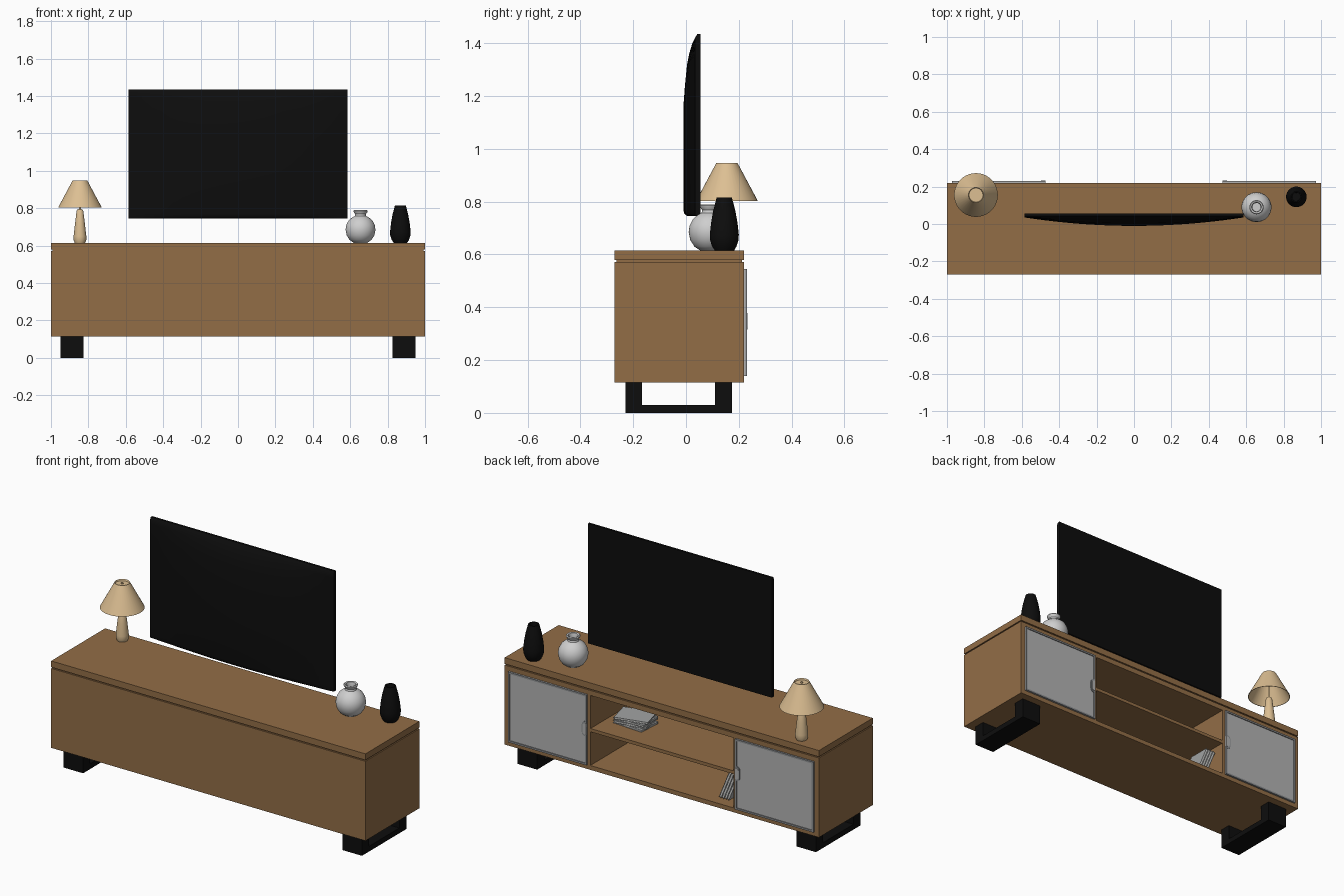
import bpy, bmesh, math
from mathutils import Matrix

if "Cube" in bpy.data.objects:
    bpy.data.objects.remove(bpy.data.objects["Cube"])


def material(name, r, g, b):
    m = bpy.data.materials.new(name)
    m.diffuse_color = (r, g, b, 1)
    m.use_nodes = True
    m.node_tree.nodes["Principled BSDF"].inputs["Base Color"].default_value = m.diffuse_color
    return m


WOOD = material("brown wood", .29, .155, .062)
BLACK = material("black", .004, .004, .004)
SCREEN = material("screen black", .0035, .0035, .0035)
PANEL = material("door grey", .45, .45, .45)
FRAME = material("frame grey", .27, .28, .29)
CREAM = material("lamp cream", .72, .52, .29)
WHITE = material("vase white", .62, .62, .62)
COVER = material("book grey", .36, .37, .37)
PAGES = material("page white", .65, .65, .63)


def finish(bm, name, mats, smooth=False):
    bmesh.ops.recalc_face_normals(bm, faces=bm.faces)
    me = bpy.data.meshes.new(name)
    bm.to_mesh(me)
    bm.free()
    for m in mats:
        me.materials.append(m)
    if smooth:
        me.shade_smooth()
        me.set_sharp_from_angle(angle=math.radians(40))
    ob = bpy.data.objects.new(name, me)
    bpy.context.collection.objects.link(ob)
    return ob


def add_box(bm, x0, x1, y0, y1, z0, z1, mi=0):
    mat = Matrix.Translation(((x0 + x1) / 2, (y0 + y1) / 2, (z0 + z1) / 2)) @ \
        Matrix.Diagonal((x1 - x0, y1 - y0, z1 - z0, 1))
    verts = bmesh.ops.create_cube(bm, size=1, matrix=mat)["verts"]
    for f in {f for v in verts for f in v.link_faces}:
        f.material_index = mi
    return verts


def box(name, mat, *dims):
    bm = bmesh.new()
    add_box(bm, *dims)
    return finish(bm, name, [mat])


def prism(name, mat, pts, y0, y1):
    """Outline in x and z, extruded along y."""
    bm = bmesh.new()
    face = bm.faces.new([bm.verts.new((x, y0, z)) for x, z in pts])
    new = bmesh.ops.extrude_face_region(bm, geom=[face])["geom"]
    bmesh.ops.translate(bm, vec=(0, y1 - y0, 0),
                        verts=[v for v in new if isinstance(v, bmesh.types.BMVert)])
    return finish(bm, name, [mat])


def lathe(name, mat, x, y, profile, steps=40):
    """Turned part from (radius, height) points."""
    bm = bmesh.new()
    vs = [bm.verts.new((x + r, y, z)) for r, z in profile]
    es = [bm.edges.new(p) for p in zip(vs, vs[1:])]
    bmesh.ops.spin(bm, geom=vs + es, cent=(x, y, 0), axis=(0, 0, 1),
                   angle=math.tau, steps=steps)
    bmesh.ops.remove_doubles(bm, verts=bm.verts, dist=1e-4)
    return finish(bm, name, [mat], True)


# Cabinet: top slab over a thin shadow groove, carcass open towards +y
box("top_slab", WOOD, -1, 1, -.27, .22, .579, .615)
box("groove_strip", WOOD, -.993, .993, -.263, .213, .570, .580)
box("carcass_top", WOOD, -1, 1, -.27, .22, .543, .572)
box("carcass_floor", WOOD, -1, 1, -.27, .22, .115, .14)
box("front_panel", WOOD, -.97, .97, -.27, -.245, .14, .543)
box("shelf", WOOD, -.455, .455, -.245, .218, .333, .352)

for side, s in (("left", -1), ("right", 1)):
    def sx(a, b):
        return sorted((s * a, s * b))

    box(side + "_side_panel", WOOD, *sx(.97, 1), -.27, .22, .14, .543)
    box(side + "_divider", WOOD, *sx(.455, .48), -.245, .22, .14, .543)

    # Sled foot: two posts joined by a floor bar
    bm = bmesh.new()
    for dims in ((-.23, -.167, .03, .115), (.11, .175, .03, .115), (-.23, .175, 0, .03)):
        add_box(bm, *sx(.825, .95), *dims)
    finish(bm, side + "_foot", [BLACK])

    # Cupboard door: grey panel in a thin frame
    bm = bmesh.new()
    add_box(bm, *sx(.472, .972), .22, .226, .14, .545, 0)
    for d in ((.472, .482, .14, .545), (.962, .972, .14, .545),
              (.482, .962, .14, .15), (.482, .962, .535, .545)):
        add_box(bm, *sx(d[0], d[1]), .22, .231, d[2], d[3], 1)
    finish(bm, side + "_door", [PANEL, FRAME])

    # Finger pull: half capsule on the inner door edge
    for label, mat, k, y1 in (("rim", FRAME, 1, .231), ("pull", PANEL, .75, .233)):
        pts = [(s * .472, .3475 - .042 * k)]
        for i in range(7):
            a = math.radians(-90 + 15 * i)
            pts.append((s * (.482 + .02 * k * math.cos(a)),
                        .3475 + k * (-.022 + .02 * math.sin(a))))
        for i in range(7):
            a = math.radians(15 * i)
            pts.append((s * (.482 + .02 * k * math.cos(a)),
                        .3475 + k * (.022 + .02 * math.sin(a))))
        pts.append((s * .472, .3475 + .042 * k))
        prism(f"{side}_handle_{label}", mat, pts, .224, y1)

# Television: flat screen towards +y, bulging shell towards -y
rows = [(.745, .045), (.748, .055), (.755, .062), (.77, .065), (1.0, .065), (1.16, .065),
        (1.24, .059), (1.32, .051), (1.36, .043), (1.40, .031), (1.42, .021), (1.435, .012)]
N = 24
bm = bmesh.new()
grid = []
for z, t in rows:
    edge = min(.02, t)
    line = []
    for i in range(N + 1):
        u = -1 + 2 * i / N
        line.append(bm.verts.new((.585 * u, .055 - edge - (t - edge) * (1 - u * u), z)))
    grid.append(line)
for a, b in zip(grid, grid[1:]):
    for i in range(N):
        bm.faces.new((a[i], a[i + 1], b[i + 1], b[i]))
rim = [e for e in bm.edges if e.is_boundary]
new = bmesh.ops.extrude_edge_only(bm, edges=rim)["geom"]
for v in new:
    if isinstance(v, bmesh.types.BMVert):
        v.co.y = .055
cap = bmesh.ops.contextual_create(
    bm, geom=[e for e in new if isinstance(e, bmesh.types.BMEdge)])["faces"]
for f in cap:
    f.material_index = 1
finish(bm, "television", [BLACK, SCREEN], True)

# Table lamp
LX, LY = -.845, .155
lathe("lamp_base", CREAM, LX, LY,
      [(0, .615), (.028, .615), (.034, .63), (.034, .65), (.026, .72), (.018, .785),
       (.014, .793), (.006, .795), (.006, .945), (0, .945)], 32)
lathe("lamp_shade", CREAM, LX, LY,
      [(.006, .938), (.037, .938), (.04, .947), (.117, .803), (.114, .803),
       (.037, .934), (.006, .934)], 40)

# Round white vase with a flared lip
lathe("round_vase", WHITE, .655, .09,
      [(0, .615), (.036, .615), (.058, .63), (.074, .655), (.08, .685), (.076, .71),
       (.063, .735), (.045, .75), (.031, .758), (.029, .768), (.036, .778), (.038, .785),
       (.034, .79), (.026, .787), (.022, .77), (.022, .72), (0, .72)])

# Tall black vase
lathe("tall_vase", BLACK, .868, .145,
      [(0, .615), (.036, .615), (.046, .63), (.054, .655), (.055, .675), (.05, .72),
       (.042, .765), (.033, .80), (.029, .815), (.023, .815), (.022, .74), (0, .74)])


def book(name, w, d, t, mat):
    """Book lying flat: two covers, a spine and a page block."""
    bm = bmesh.new()
    add_box(bm, -w / 2, w / 2, -d / 2, d / 2, 0, .002, 0)
    add_box(bm, -w / 2, w / 2, -d / 2, d / 2, t - .002, t, 0)
    add_box(bm, -w / 2, w / 2, -d / 2, -d / 2 + .003, .002, t - .002, 0)
    add_box(bm, -w / 2 + .003, w / 2 - .003, -d / 2 + .003, d / 2 - .003, .002, t - .002, 1)
    bm.transform(mat)
    finish(bm, name, [COVER, PAGES])


# Stack of books on the shelf
for i, turn in enumerate((-4, 9, 2, 14)):
    book(f"stacked_book_{i + 1}", .19, .14, .012,
         Matrix.Translation((.30, .03, .3525 + .0125 * i)) @
         Matrix.Rotation(math.radians(turn), 4, 'Z'))

# Books leaning on the left divider in the lower bay
for i in range(4):
    lean = math.radians(-68)
    book(f"leaning_book_{i + 1}", .165, .13, .014,
         Matrix.Translation((-.418 + .0165 * i, .10, .219)) @
         Matrix.Rotation(-lean, 4, 'Y'))
